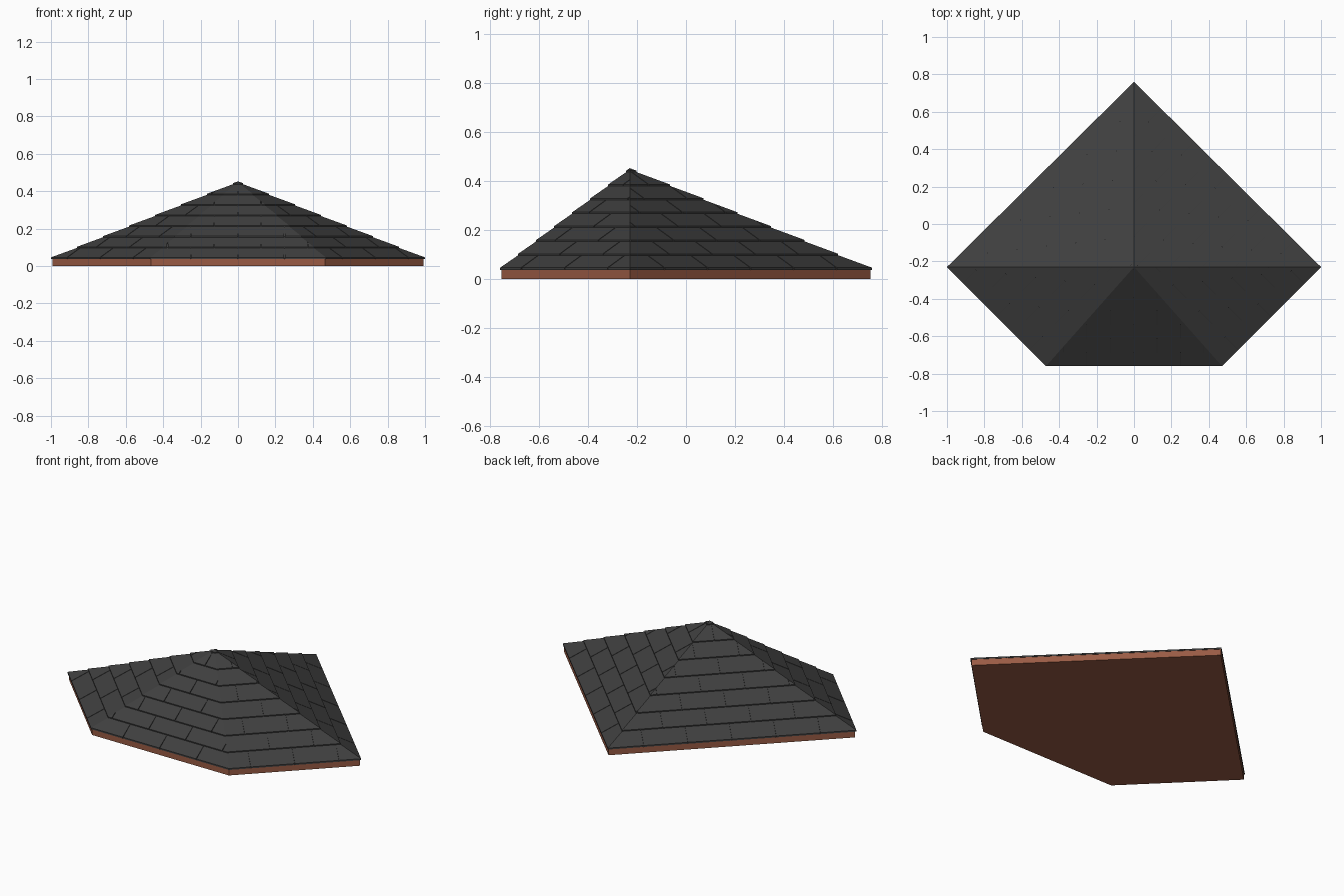
import bpy, bmesh
from mathutils import Vector

if "Cube" in bpy.data.objects:
    bpy.data.objects.remove(bpy.data.objects["Cube"])

PLAN = [Vector(p) for p in ((-1, -0.23), (-0.47, -0.76), (0.47, -0.76), (1, -0.23), (0, 0.76))]
PEAK = Vector((0, -0.23))
EAVE_Z, PEAK_Z = 0.038, 0.446
ROWS, TILE, GAP = 7.2, 0.25, 0.004


def material(name, rgb):
    m = bpy.data.materials.new(name)
    m.diffuse_color = (*rgb, 1)
    m.use_nodes = True
    m.node_tree.nodes["Principled BSDF"].inputs["Base Color"].default_value = m.diffuse_color
    return m


def make_object(name, bm, mat):
    bmesh.ops.recalc_face_normals(bm, faces=bm.faces)
    me = bpy.data.meshes.new(name)
    bm.to_mesh(me)
    bm.free()
    me.materials.append(mat)
    ob = bpy.data.objects.new(name, me)
    bpy.context.collection.objects.link(ob)


def prism(bm, low, high):
    a = [bm.verts.new(p) for p in low]
    b = [bm.verts.new(p) for p in high]
    bm.faces.new(a[::-1])
    bm.faces.new(b)
    for i in range(len(a)):
        j = (i + 1) % len(a)
        bm.faces.new((a[i], a[j], b[j], b[i]))


def clip(poly, p, d):
    """Keep the part of a 2D polygon left of the line through p along d."""
    side = lambda q: d.x * (q.y - p.y) - d.y * (q.x - p.x)
    out = []
    for i, a in enumerate(poly):
        b = poly[(i + 1) % len(poly)]
        sa, sb = side(a), side(b)
        if sa >= 0:
            out.append(a)
        if sa * sb < 0:
            out.append(a.lerp(b, sa / (sa - sb)))
    clean = []
    for q in out:
        if not clean or (q - clean[-1]).length > 1e-5:
            clean.append(q)
    if len(clean) > 1 and (clean[0] - clean[-1]).length < 1e-5:
        clean.pop()
    return clean


grey = material("charcoal shingle", (0.050, 0.050, 0.050))
brown = material("red brown wood", (0.32, 0.105, 0.058))

# Wooden base slab, slightly inside the eaves
bm = bmesh.new()
inset = [p * 0.992 for p in PLAN]
prism(bm, [(*p, 0) for p in inset], [(*p, 0.04) for p in inset])
make_object("base_slab", bm, brown)

# Solid roof body under the shingles
bm = bmesh.new()
ring = [bm.verts.new((*p, EAVE_Z)) for p in PLAN]
top = bm.verts.new((*PEAK, PEAK_Z))
bm.faces.new(ring[::-1])
for i in range(5):
    bm.faces.new((ring[i], ring[(i + 1) % 5], top))
make_object("roof_body", bm, grey)

# Overlapping shingle courses, cut along the hips of each roof slope
for k in range(5):
    a, b = PLAN[k], PLAN[(k + 1) % 5]
    u = (b - a).normalized()
    v = Vector((-u.y, u.x))
    depth = (PEAK - a).dot(v)
    mid = (a + b) / 2
    half = (b - a).length / 2
    bm = bmesh.new()
    for r in range(8):
        v0, v1 = r / ROWS * depth, min((r + 1) / ROWS, 1) * depth
        n = int(half / TILE) + 2
        for c in range(-n, n + 1):
            x0 = (c + (r % 2) * 0.5) * TILE
            x1 = x0 + TILE - GAP
            poly = [mid + u * x + v * y for x, y in ((x0, v0), (x1, v0), (x1, v1), (x0, v1))]
            poly = clip(poly, b, PEAK - b)
            poly = clip(poly, PEAK, a - PEAK) if len(poly) > 2 else []
            if len(poly) < 3:
                continue
            low, high = [], []
            for q in poly:
                t = (q - a).dot(v)
                z = EAVE_Z + (PEAK_Z - EAVE_Z) * t / depth
                lift = 0.008 - 0.006 * (t - v0) / (depth / ROWS)
                low.append((*q, z - 0.001))
                high.append((*q, z + lift))
            prism(bm, low, high)
    make_object("shingles_slope_%d" % (k + 1), bm, grey)
